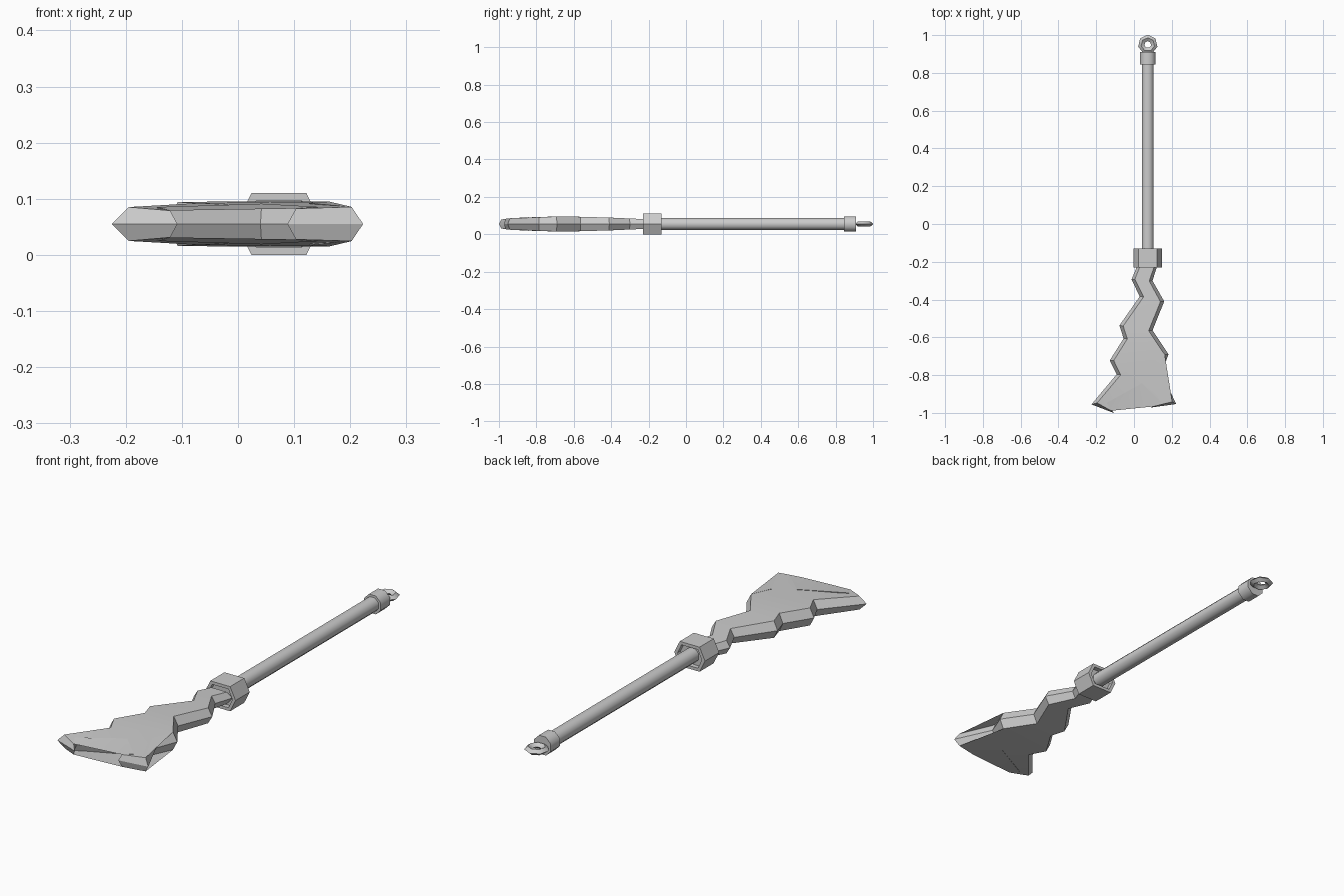
import bpy, bmesh, math
from mathutils import Vector

if "Cube" in bpy.data.objects:
    bpy.data.objects.remove(bpy.data.objects["Cube"])

AX, AZ = 0.073, 0.055   # handle axis


def finish(name, bm, angle=40):
    bmesh.ops.recalc_face_normals(bm, faces=bm.faces)
    me = bpy.data.meshes.new(name)
    bm.to_mesh(me)
    bm.free()
    ob = bpy.data.objects.new(name, me)
    bpy.context.collection.objects.link(ob)
    bpy.ops.object.select_all(action='DESELECT')
    ob.select_set(True)
    bpy.context.view_layer.objects.active = ob
    bpy.ops.object.shade_smooth_by_angle(angle=math.radians(angle))
    return ob


def prism(name, section, y0, y1, recess=0.0, angle=50):
    """Extrude an (x, z) section along y, optionally with hollowed ends."""
    bm = bmesh.new()
    a = [bm.verts.new((AX + x, y0, AZ + z)) for x, z in section]
    b = [bm.verts.new((AX + x, y1, AZ + z)) for x, z in section]
    n = len(section)
    for i in range(n):
        j = (i + 1) % n
        bm.faces.new((a[i], a[j], b[j], b[i]))
    ends = [bm.faces.new(a), bm.faces.new(b[::-1])]
    bmesh.ops.recalc_face_normals(bm, faces=bm.faces)
    if recess:
        for f in ends:
            bmesh.ops.inset_individual(bm, faces=[f], thickness=0.016)
            off = -f.normal * recess
            bmesh.ops.inset_individual(bm, faces=[f], thickness=0.0005)
            bmesh.ops.translate(bm, verts=f.verts[:], vec=off)
    return finish(name, bm, angle)


def ngon(r, n):
    return [(r * math.cos(math.tau * (i + .5) / n) / math.cos(math.pi / n),
             r * math.sin(math.tau * (i + .5) / n) / math.cos(math.pi / n)) for i in range(n)]


# handle, end cap and hexagonal collar
prism("handle", ngon(0.031, 8), -0.2, 0.86)
prism("end_cap", ngon(0.041, 8), 0.845, 0.91)
prism("collar", [(-.076, 0), (-.049, -.055), (.049, -.055), (.076, 0), (.049, .055), (-.049, .055)],
      -0.23, -0.13, recess=0.02, angle=30)

# hanging ring
bm = bmesh.new()
N = 7
rings = []
for i in range(N):
    t = math.pi / 2 + math.tau * i / N
    rings.append([bm.verts.new((AX + r * math.cos(t), 0.95 + r * math.sin(t), AZ + z))
                  for r, z in ((.052, 0), (.036, .013), (.018, 0), (.036, -.013))])
for i in range(N):
    p, q = rings[i], rings[(i + 1) % N]
    for k in range(4):
        m = (k + 1) % 4
        bm.faces.new((p[k], q[k], q[m], p[m]))
finish("hanging_ring", bm)

# blade outline: x, y, bevel inset
OUT = [(.02, -.215, .014), (-.013, -.293, .016), (.03, -.384, .018), (-.077, -.537, .018),
       (-.055, -.606, .018), (-.128, -.722, .018), (-.092, -.796, .018), (-.225, -.955, .018),
       (-.108, -1.0, .006), (-.135, -.95, .007), (.04, -.862, .016), (.133, -.94, .006),
       (.088, -.972, .005), (.223, -.953, .014), (.146, -.786, .018), (.183, -.69, .018),
       (.098, -.563, .018), (.16, -.41, .018), (.098, -.3, .016), (.125, -.215, .014)]
THICK = [(-1.0, .022), (-.95, .030), (-.85, .036), (-.65, .041), (-.4, .034), (-.2, .025)]


def half_thickness(y):
    for (y0, h0), (y1, h1) in zip(THICK, THICK[1:]):
        if y <= y1:
            return h0 + (h1 - h0) * (y - y0) / (y1 - y0)
    return THICK[-1][1]


# blade: sharp mid-plane edge, bevelled up to bulging faces
pts = [Vector(p[:2]) for p in OUT]
n = len(pts)
inner = []
for i, p in enumerate(pts):
    e0 = (p - pts[i - 1]).normalized()
    e1 = (pts[(i + 1) % n] - p).normalized()
    n0, n1 = Vector((-e0.y, e0.x)), Vector((-e1.y, e1.x))
    m = (n0 + n1).normalized()
    inner.append(p + m * min(OUT[i][2] / max(m.dot(n0), .3), .034))

bm = bmesh.new()
edge = [bm.verts.new((p.x, p.y, AZ)) for p in pts]
for s in (1, -1):
    cap = [bm.verts.new((p.x, p.y, AZ + s * half_thickness(p.y))) for p in inner]
    for i in range(n):
        j = (i + 1) % n
        bm.faces.new((edge[i], edge[j], cap[j], cap[i]))
    f = bm.faces.new(cap)
    bmesh.ops.triangulate(bm, faces=[f])
finish("blade", bm, 30)
